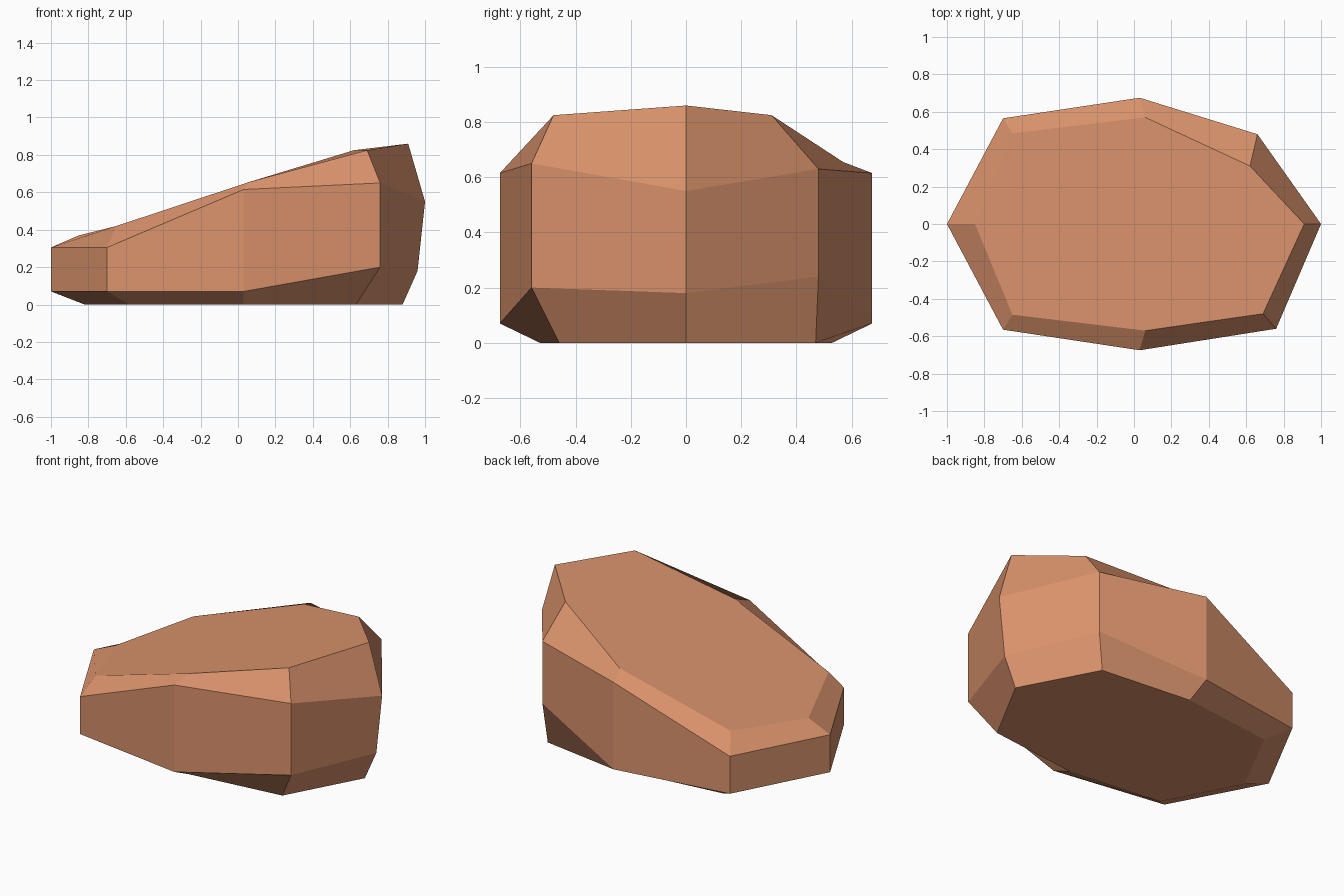
import bpy
import bmesh

# Remove the default cube only
default_cube = bpy.data.objects.get("Cube")
if default_cube:
    bpy.data.objects.remove(default_cube, do_unlink=True)


def make_material(name, colour):
    material = bpy.data.materials.new(name)
    material.use_nodes = True
    material.diffuse_color = colour
    material.node_tree.nodes["Principled BSDF"].inputs["Base Color"].default_value = colour
    return material


def column(foot, low, high, crown):
    """One vertical corner of the boulder, from the ground to the top face."""
    return [(*foot, 0), low, high, crown]


def mirrored(corner):
    """The same corner reflected from front to back."""
    return [(x, -y, z) for x, y, z in corner]


# Corners of the boulder, counter-clockwise from the low end
low_tip = column((-.82, 0), (-1, 0, .07), (-1, 0, .305), (-.85, 0, .37))
low_shoulder = column((-.58, -.46), (-.7, -.565, .07), (-.7, -.565, .305), (-.65, -.485, .42))
middle = column((.03, -.53), (.03, -.675, .07), (.03, -.675, .615), (.06, -.57, .655))
front_shoulder = column((.63, -.46), (.76, -.56, .2), (.76, -.56, .65), (.69, -.48, .825))
high_tip = column((.88, 0), (.96, 0, .18), (1, 0, .55), (.91, 0, .86))
back_shoulder = column((.63, .47), (.66, .48, .24), (.66, .48, .63), (.62, .31, .825))
corners = [low_tip, low_shoulder, middle, front_shoulder, high_tip, back_shoulder,
           mirrored(middle), mirrored(low_shoulder)]

# Loft the corners into side facets, then close the top and the underside
bm = bmesh.new()
columns = [[bm.verts.new(point) for point in corner] for corner in corners]
for i, here in enumerate(columns):
    following = columns[(i + 1) % len(columns)]
    for level in range(len(here) - 1):
        bm.faces.new((here[level], following[level], following[level + 1], here[level + 1]))
bm.faces.new([c[-1] for c in columns])
bm.faces.new([c[0] for c in reversed(columns)])
bmesh.ops.recalc_face_normals(bm, faces=bm.faces)

mesh = bpy.data.meshes.new("boulder")
bm.to_mesh(mesh)
bm.free()
mesh.materials.append(make_material("warm clay stone", (.7, .29, .15, 1)))
boulder = bpy.data.objects.new("boulder", mesh)
bpy.context.collection.objects.link(boulder)
